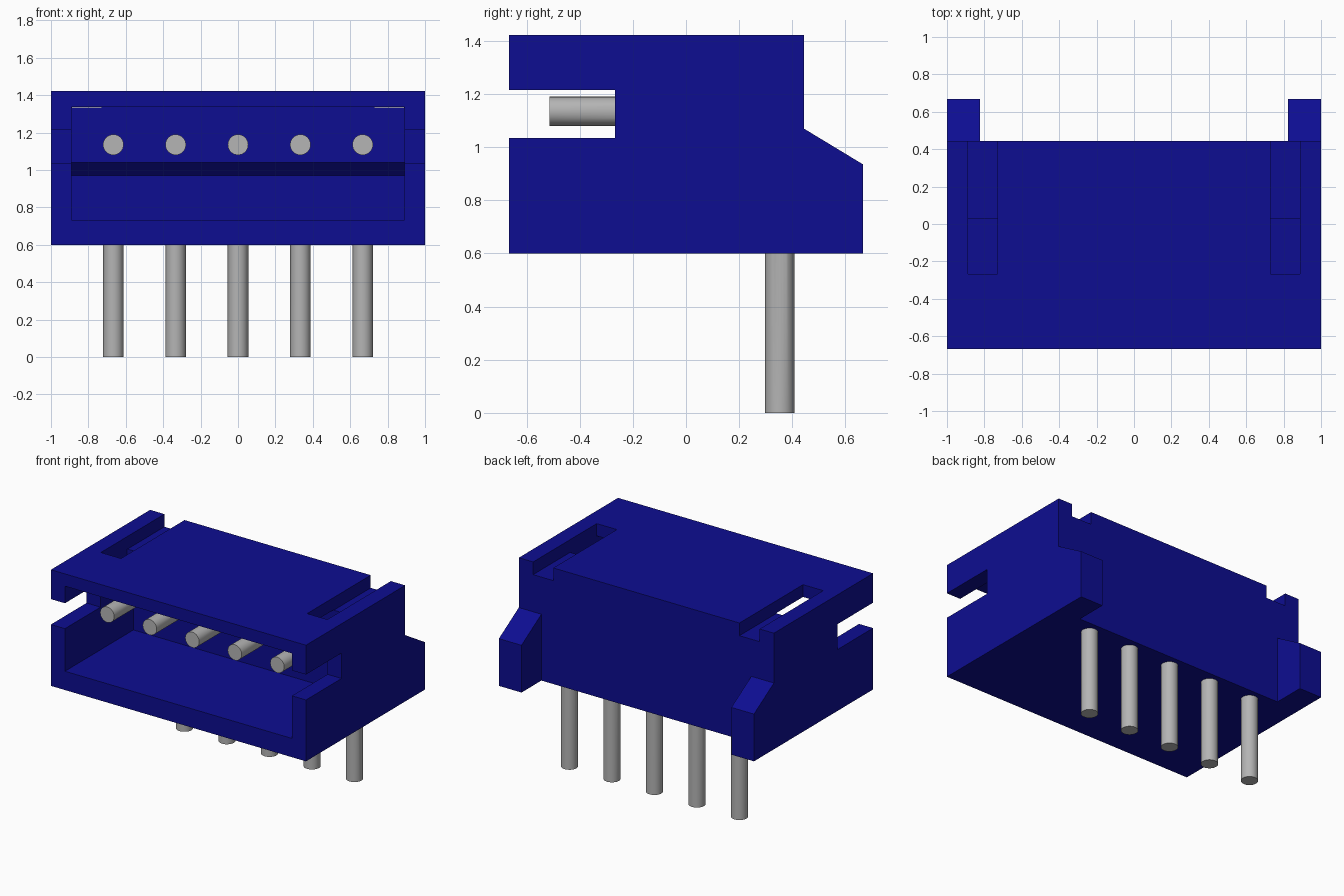
import bpy, bmesh, math

cube = bpy.data.objects.get("Cube")
if cube:
    bpy.data.objects.remove(cube, do_unlink=True)


def material(name, rgb):
    m = bpy.data.materials.new(name)
    m.use_nodes = True
    m.diffuse_color = (*rgb, 1)
    m.node_tree.nodes["Principled BSDF"].inputs["Base Color"].default_value = (*rgb, 1)
    return m


def finish(name, bm, mat):
    bmesh.ops.recalc_face_normals(bm, faces=bm.faces)
    me = bpy.data.meshes.new(name)
    bm.to_mesh(me)
    bm.free()
    me.materials.append(mat)
    ob = bpy.data.objects.new(name, me)
    bpy.context.collection.objects.link(ob)
    return ob


def prism(name, profile, x0, x1, mat):
    """Extrude a (y, z) outline from x0 to x1."""
    bm = bmesh.new()
    face = bm.faces.new([bm.verts.new((x0, y, z)) for y, z in profile])
    ext = bmesh.ops.extrude_face_region(bm, geom=[face])
    moved = [v for v in ext["geom"] if isinstance(v, bmesh.types.BMVert)]
    bmesh.ops.translate(bm, verts=moved, vec=(x1 - x0, 0, 0))
    return finish(name, bm, mat)


def box(name, x, y, z, mat):
    return prism(name, [(y[0], z[0]), (y[1], z[0]), (y[1], z[1]), (y[0], z[1])], *x, mat)


blue = material("blue plastic", (0.004, 0.004, 0.285))
metal = material("grey metal", (0.46, 0.46, 0.46))

# Housing outline, with sloped feet at the back
housing = prism("housing", [(-0.667, 0.6), (0.667, 0.6), (0.667, 0.935), (0.444, 1.07),
                            (0.444, 1.423), (-0.667, 1.423)], -1, 1, blue)

cutters = [
    # Recess that leaves a foot on each rear corner
    box("rear_recess_cutter", (-0.823, 0.823), (0.444, 0.8), (0.5, 1.2), blue),
    # Front socket with a stepped back wall
    prism("socket_cutter", [(-0.8, 0.733), (0.1, 0.733), (0.1, 0.97), (0.03, 1.04),
                            (0.03, 1.336), (-0.8, 1.336)], -0.89, 0.89, blue),
    # Slot through both side walls
    box("side_slot_cutter", (-1.1, 1.1), (-0.9, -0.268), (1.035, 1.215), blue),
]
# Grooves in the top, open at the back
for side, x in (("left", (0.73, 0.888)), ("right", (-0.888, -0.73))):
    cutters.append(box(side + "_groove_cutter", x, (-0.268, 0.9), (1.333, 1.6), blue))

bpy.context.view_layer.objects.active = housing
for cutter in cutters:
    mod = housing.modifiers.new("cut", "BOOLEAN")
    mod.operation = "DIFFERENCE"
    mod.solver = "EXACT"
    mod.object = cutter
    bpy.ops.object.modifier_apply(modifier=mod.name)
    bpy.data.objects.remove(cutter, do_unlink=True)

# Five right-angled pins with a mitred elbow inside the housing
SIDES, R, PIN_Y, PIN_Z = 32, 0.055, 0.353, 1.135
for i in range(5):
    cx = (i - 2) / 3
    bm = bmesh.new()
    tip, elbow, foot = [], [], []
    for k in range(SIDES):
        a = 2 * math.pi * k / SIDES
        dx, d = R * math.cos(a), R * math.sin(a)
        tip.append(bm.verts.new((cx + dx, -0.513, PIN_Z + d)))
        elbow.append(bm.verts.new((cx + dx, PIN_Y + d, PIN_Z + d)))
        foot.append(bm.verts.new((cx + dx, PIN_Y + d, 0)))
    for a, b in ((tip, elbow), (elbow, foot)):
        for k in range(SIDES):
            n = (k + 1) % SIDES
            bm.faces.new((a[k], a[n], b[n], b[k]))
    bm.faces.new(tip)
    bm.faces.new(foot)
    pin = finish(f"pin_{i + 1}", bm, metal)
    bpy.ops.object.select_all(action="DESELECT")
    pin.select_set(True)
    bpy.context.view_layer.objects.active = pin
    bpy.ops.object.shade_smooth_by_angle(angle=math.radians(35))
